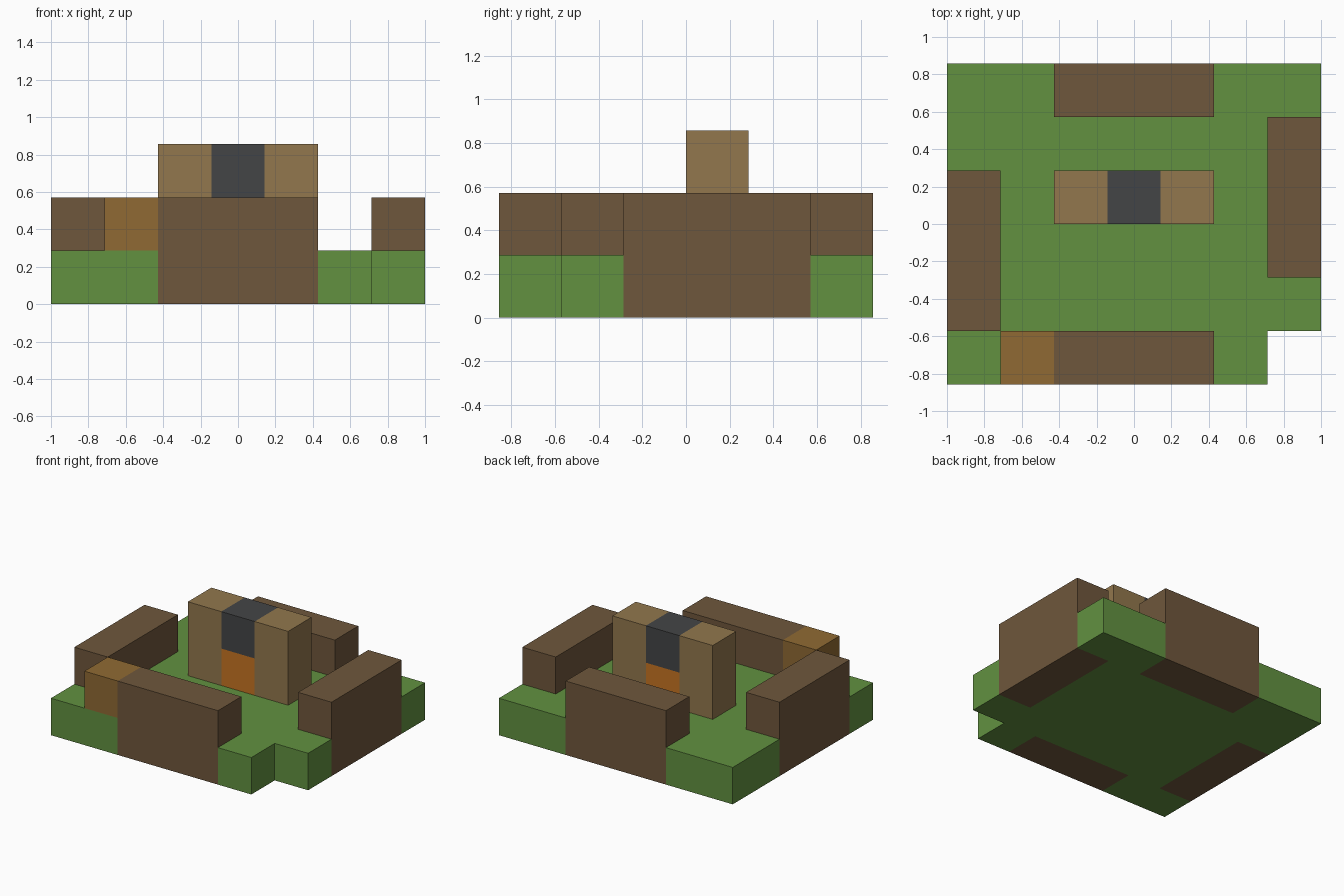
import bpy
import bmesh

if "Cube" in bpy.data.objects:
    bpy.data.objects.remove(bpy.data.objects["Cube"], do_unlink=True)

COLS, ROWS = 7, 6
U = 2 / COLS  # edge of one block


def material(name, rgb):
    linear = [((c / 255 + 0.055) / 1.055) ** 2.4 for c in rgb] + [1.0]
    mat = bpy.data.materials.new(name)
    mat.use_nodes = True
    mat.diffuse_color = linear
    mat.node_tree.nodes["Principled BSDF"].inputs["Base Color"].default_value = linear
    return mat


grass = material("grass green", (98, 145, 64))
bark = material("bark brown", (111, 87, 60))
tan = material("tan wood", (146, 119, 77))
amber = material("amber wood", (144, 106, 51))
charcoal = material("charcoal", (68, 69, 70))
ember = material("ember orange", (198, 116, 34))


def finish(name, bm, mat):
    bmesh.ops.recalc_face_normals(bm, faces=bm.faces)
    mesh = bpy.data.meshes.new(name)
    bm.to_mesh(mesh)
    bm.free()
    mesh.materials.append(mat)
    bpy.context.collection.objects.link(bpy.data.objects.new(name, mesh))


def block(name, mat, start, size):
    """Box given by its first cell and its size, both counted in blocks."""
    bm = bmesh.new()
    bmesh.ops.create_cube(bm, size=1)
    origin = (-COLS / 2, -ROWS / 2, 0)
    for v in bm.verts:
        v.co = [(origin[i] + start[i] + (v.co[i] + 0.5) * size[i]) * U for i in range(3)]
    finish(name, bm, mat)


# Log seats: first column, first row, columns, rows
logs = {
    "front_log": (2, 0, 3, 1),
    "back_log": (2, 5, 3, 1),
    "right_log": (0, 1, 1, 3),
    "left_log": (6, 2, 1, 3),
}
for name, (c, r, w, d) in logs.items():
    block(name, bark, (c, r, 0), (w, d, 2))
block("front_log_end", amber, (1, 0, 1), (1, 1, 1))

# Grass slab, one block thick, notched for the logs and the open corner
holes = {(COLS - 1, 0)}
for c, r, w, d in logs.values():
    holes |= {(c + i, r + j) for i in range(w) for j in range(d)}
bm = bmesh.new()
corners = {}


def corner(c, r):
    if (c, r) not in corners:
        corners[c, r] = bm.verts.new(((c - COLS / 2) * U, (r - ROWS / 2) * U, 0))
    return corners[c, r]


for c in range(COLS):
    for r in range(ROWS):
        if (c, r) not in holes:
            bm.faces.new([corner(c, r), corner(c + 1, r), corner(c + 1, r + 1), corner(c, r + 1)])
raised = bmesh.ops.extrude_face_region(bm, geom=bm.faces[:])["geom"]
for v in raised:
    if isinstance(v, bmesh.types.BMVert):
        v.co.z += U
bmesh.ops.recalc_face_normals(bm, faces=bm.faces)
bmesh.ops.dissolve_limit(bm, angle_limit=0.01, verts=bm.verts, edges=bm.edges)
finish("grass_base", bm, grass)

# Fireplace in the middle: two posts, embers and a dark lintel
for name, c in (("right_post", 2), ("left_post", 4)):
    block(name, tan, (c, 3, 1), (1, 1, 2))
block("embers", ember, (3, 3, 1), (1, 1, 1))
block("dark_lintel", charcoal, (3, 3, 2), (1, 1, 1))
